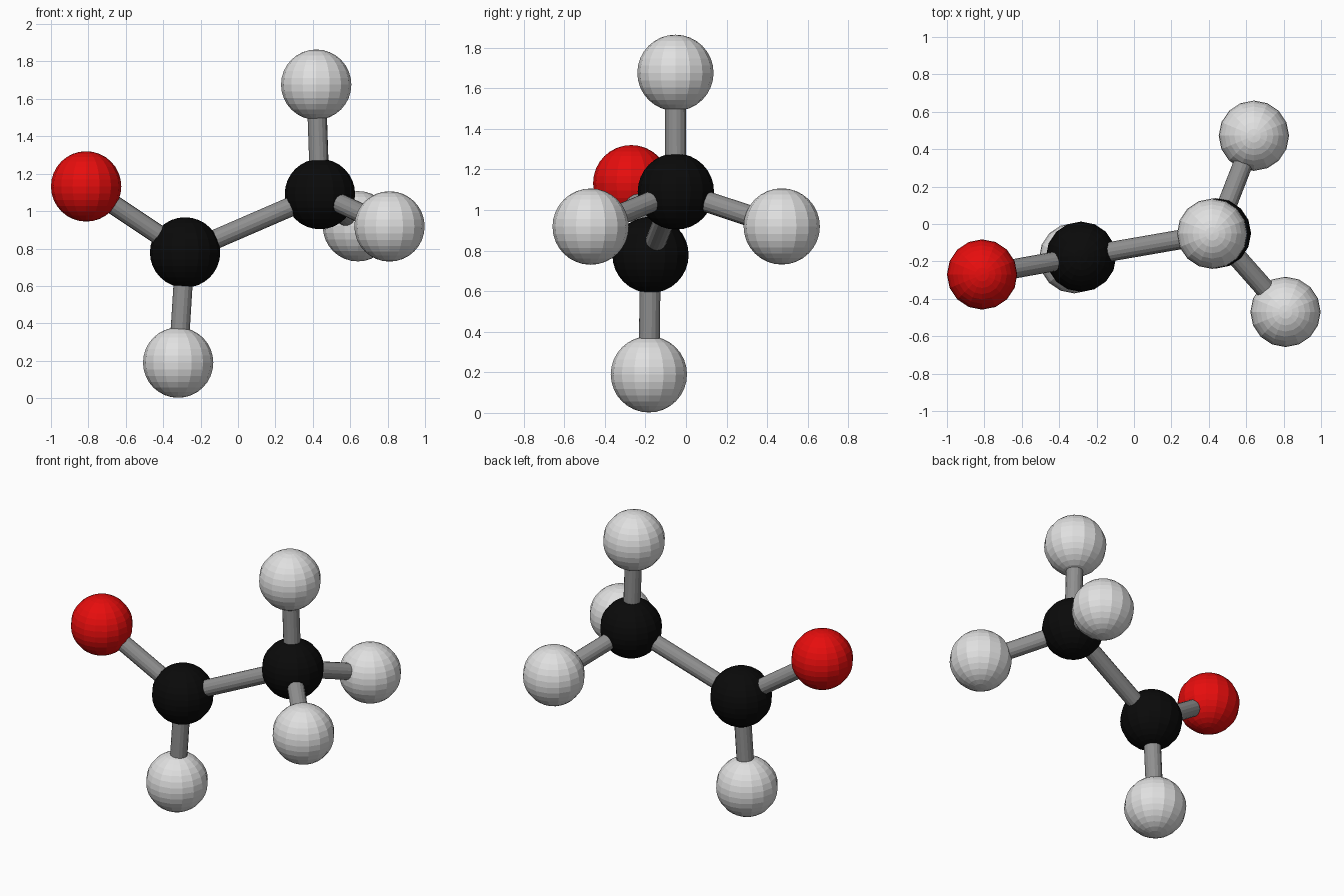
import bpy
from mathutils import Vector

if "Cube" in bpy.data.objects:
    bpy.data.objects.remove(bpy.data.objects["Cube"])

R_ATOM, R_BOND = 0.188, 0.052


def material(name, rgb):
    m = bpy.data.materials.new(name)
    m.diffuse_color = (*rgb, 1.0)
    m.use_nodes = True
    m.node_tree.nodes["Principled BSDF"].inputs["Base Color"].default_value = m.diffuse_color
    return m


WHITE = material("white", (0.75, 0.75, 0.75))
BLACK = material("black", (0.003, 0.003, 0.003))
RED = material("red", (0.8, 0.004, 0.004))
GREY = material("grey", (0.28, 0.28, 0.28))

# Atoms: name -> (centre, colour)
ATOMS = {
    "oxygen": ((-0.812, -0.27, 1.132), RED),
    "carbon_left": ((-0.283, -0.175, 0.779), BLACK),
    "carbon_right": ((0.438, -0.05, 1.091), BLACK),
    "hydrogen_bottom": ((-0.320, -0.183, 0.19), WHITE),
    "hydrogen_top": ((0.418, -0.052, 1.676), WHITE),
    "hydrogen_back": ((0.641, 0.472, 0.919), WHITE),
    "hydrogen_front": ((0.810, -0.470, 0.918), WHITE),
}

# Which atoms are joined by a rod
BONDS = [
    ("carbon_left", "oxygen"),
    ("carbon_left", "carbon_right"),
    ("carbon_left", "hydrogen_bottom"),
    ("carbon_right", "hydrogen_top"),
    ("carbon_right", "hydrogen_back"),
    ("carbon_right", "hydrogen_front"),
]

# Faceted balls
for name, (centre, mat) in ATOMS.items():
    bpy.ops.mesh.primitive_uv_sphere_add(
        segments=16, ring_count=16, radius=R_ATOM, location=centre)
    ball = bpy.context.object
    ball.name = name
    ball.data.materials.append(mat)

# Connecting rods, running between ball centres
for a, b in BONDS:
    p, q = Vector(ATOMS[a][0]), Vector(ATOMS[b][0])
    d = q - p
    bpy.ops.mesh.primitive_cylinder_add(
        vertices=16, radius=R_BOND, depth=d.length, location=(p + q) / 2,
        rotation=d.to_track_quat('Z', 'Y').to_euler())
    rod = bpy.context.object
    rod.name = "bond_" + a + "_to_" + b
    rod.data.materials.append(GREY)
